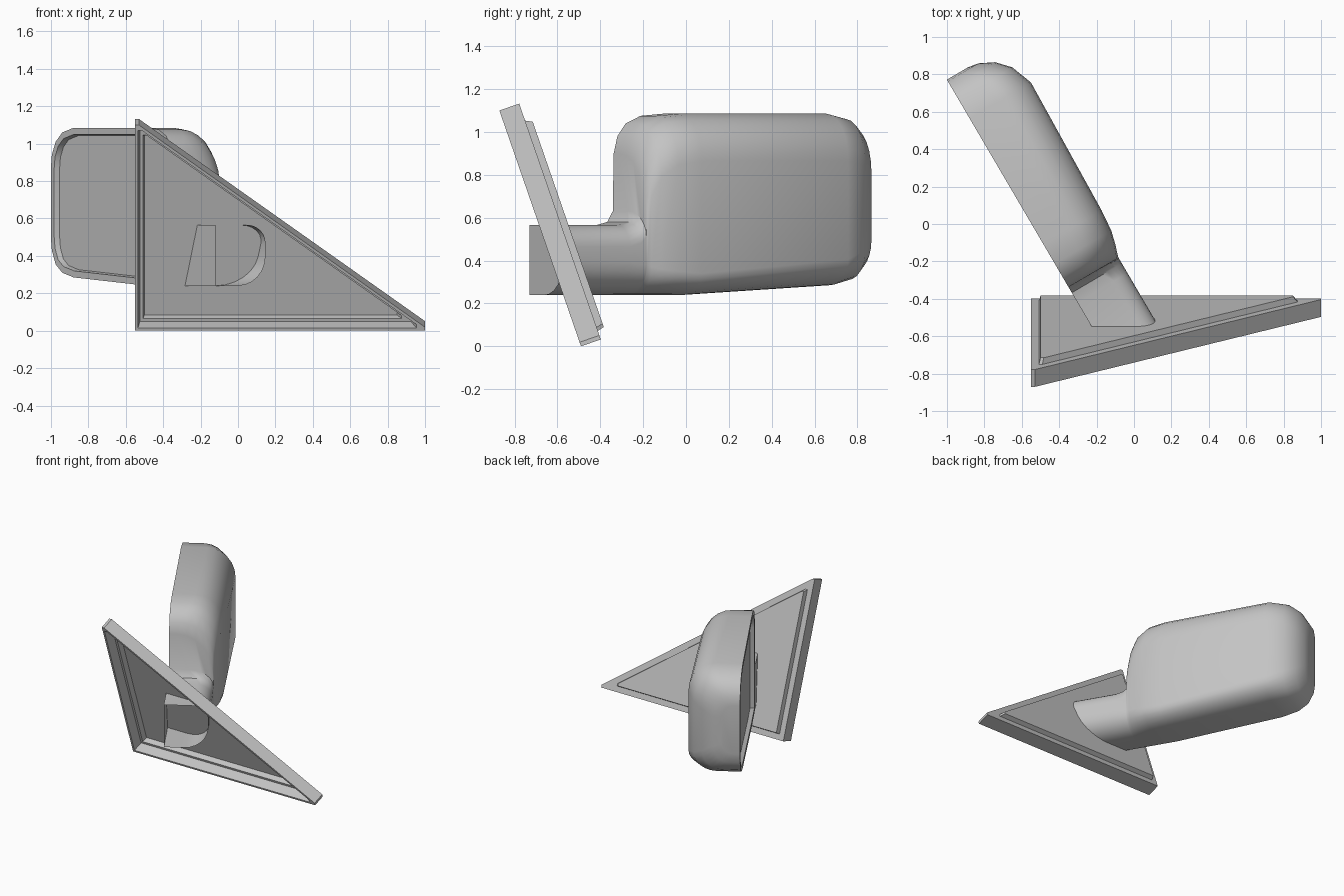
import bpy, bmesh, math
from mathutils import Vector

if "Cube" in bpy.data.objects:
    bpy.data.objects.remove(bpy.data.objects["Cube"])

grey = bpy.data.materials.new("plain_grey")
grey.use_nodes = True
COLOUR = (0.55, 0.55, 0.55, 1)
grey.diffuse_color = COLOUR
grey.node_tree.nodes["Principled BSDF"].inputs["Base Color"].default_value = COLOUR


def finish(bm, name, angle):
    me = bpy.data.meshes.new(name)
    bm.to_mesh(me)
    bm.free()
    me.materials.append(grey)
    ob = bpy.data.objects.new(name, me)
    bpy.context.collection.objects.link(ob)
    bpy.ops.object.select_all(action='DESELECT')
    ob.select_set(True)
    bpy.context.view_layer.objects.active = ob
    bpy.ops.object.shade_smooth_by_angle(angle=math.radians(angle))
    return ob


def bridge(bm, loops):
    for a, b in zip(loops, loops[1:]):
        n = len(a)
        for i in range(n):
            j = (i + 1) % n
            bm.faces.new((a[i], a[j], b[j], b[i]))


# Triangular mounting plate: hollow at the front, raised panel at the back
SLOPE = Vector((0, -0.327, 0.945))
NORMAL = Vector((0, 0.945, 0.327))
FOOT = Vector((0, -0.49, 0))
INRADIUS = 0.388
outline = [(-0.55, 0), (1, 0), (1, 0.02), (-0.53, 1.164), (-0.55, 1.164)]
centre = Vector((-0.55 + INRADIUS, INRADIUS))

bm = bmesh.new()
rings = []
# each ring is an inset from the outline and a distance through the plate
for inset, depth in [(0.056, 0.13), (0.05, 0.13), (0.042, 0.098), (0, 0.098), (0, 0),
                     (0.015, 0), (0.025, 0.075), (0.042, 0.075), (0.05, 0.115), (0.056, 0.115)]:
    ring = []
    for p in outline:
        x, q = centre + (Vector(p) - centre) * (1 - inset / INRADIUS)
        ring.append(bm.verts.new(FOOT + Vector((x, 0, 0)) + SLOPE * q + NORMAL * depth))
    rings.append(ring)
bridge(bm, rings)
bm.faces.new(rings[0])
bm.faces.new(rings[-1])
bmesh.ops.recalc_face_normals(bm, faces=bm.faces)
finish(bm, "mounting_plate", 20)

# Arm and mirror housing: one loft along the slanted axis
ORIGIN = Vector((-0.12, -0.73, 0))
ALONG = Vector((-0.506, 0.863, 0))
OUT = Vector((0.863, 0.506, 0))
STEPS = 6


def corner(w, z, rw, rz, start):
    """Quarter ellipse centred on (w, z)."""
    return [(w + rw * math.cos(a), z + rz * math.sin(a))
            for a in (start + math.pi / 2 * i / STEPS for i in range(STEPS + 1))]


def section(bottom, top, depth, low_w, low_z, high_w, high_z):
    return ([(0, bottom)]
            + corner(depth - low_w, bottom + low_z, low_w, low_z, -math.pi / 2)
            + corner(depth - high_w, top - high_z, high_w, high_z, 0)
            + [(0, top)])


# position along, bottom, top, depth, lower radii, upper radii
stations = [
    (0.00, 0.24, 0.565, 0.31, 0.17, 0.16, 0.11, 0.10),
    (0.36, 0.24, 0.565, 0.31, 0.17, 0.15, 0.11, 0.10),
    (0.42, 0.24, 0.58, 0.31, 0.17, 0.14, 0.12, 0.10),
    (0.45, 0.24, 0.63, 0.31, 0.17, 0.14, 0.17, 0.12),
    (0.455, 0.24, 0.90, 0.31, 0.17, 0.14, 0.26, 0.30),
    (0.475, 0.24, 0.98, 0.315, 0.17, 0.13, 0.24, 0.28),
    (0.52, 0.24, 1.04, 0.33, 0.17, 0.12, 0.22, 0.25),
    (0.60, 0.24, 1.075, 0.35, 0.17, 0.11, 0.21, 0.23),
    (0.72, 0.24, 1.085, 0.36, 0.17, 0.10, 0.20, 0.22),
    (1.50, 0.285, 1.085, 0.38, 0.17, 0.12, 0.20, 0.22),
    (1.62, 0.31, 1.06, 0.335, 0.16, 0.14, 0.18, 0.22),
    (1.69, 0.355, 1.01, 0.27, 0.14, 0.14, 0.15, 0.20),
    (1.73, 0.43, 0.94, 0.19, 0.11, 0.12, 0.12, 0.16),
    (1.74, 0.50, 0.87, 0.13, 0.08, 0.08, 0.08, 0.10),
]
bm = bmesh.new()
loops = []
for along, *shape in stations:
    base = ORIGIN + ALONG * along
    loops.append([bm.verts.new(base + OUT * w + Vector((0, 0, z))) for w, z in section(*shape)])
bridge(bm, loops)
bm.faces.new(loops[-1])
bmesh.ops.recalc_face_normals(bm, faces=bm.faces)


# Recessed mirror glass on the flat side of the housing
def on_glass(face):
    flat = all(abs((v.co - ORIGIN).dot(OUT)) < 0.002 for v in face.verts)
    return flat and (face.calc_center_median() - ORIGIN).dot(ALONG) > 0.454


glass = bmesh.ops.dissolve_faces(bm, faces=[f for f in bm.faces if on_glass(f)])["region"]
if glass[0].normal.dot(OUT) > 0:
    bmesh.ops.reverse_faces(bm, faces=bm.faces)
bmesh.ops.inset_region(bm, faces=glass, thickness=0.035, use_even_offset=True)
bmesh.ops.inset_region(bm, faces=glass, thickness=0.006, depth=-0.03, use_even_offset=True)
finish(bm, "mirror_housing", 40)
